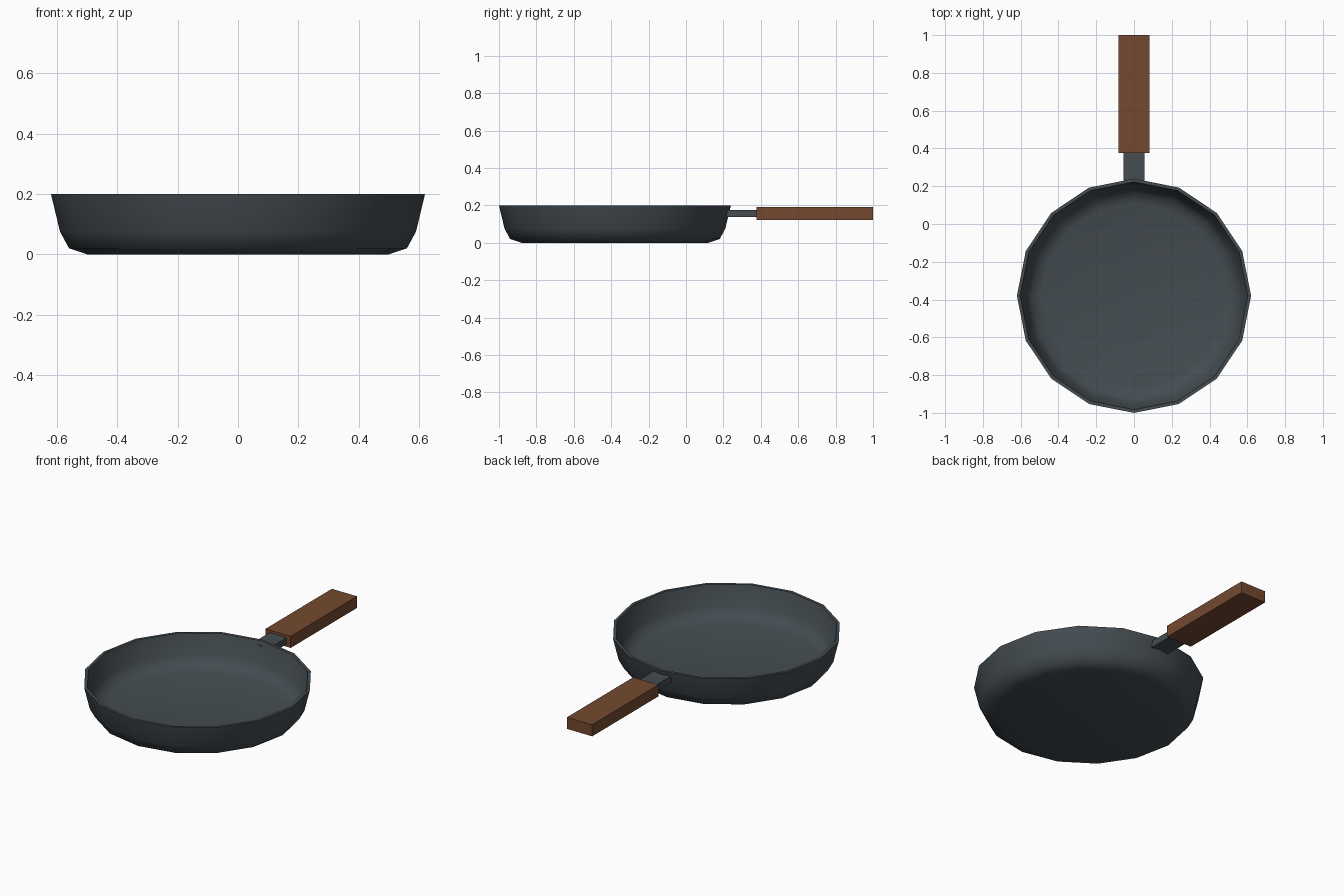
import bpy, bmesh, math

if "Cube" in bpy.data.objects:
    bpy.data.objects.remove(bpy.data.objects["Cube"])

SIDES, CENTRE_Y = 16, -0.38

def material(name, rgb):
    m = bpy.data.materials.new(name)
    m.diffuse_color = (*rgb, 1)
    m.use_nodes = True
    m.node_tree.nodes["Principled BSDF"].inputs["Base Color"].default_value = m.diffuse_color
    return m

iron = material("dark iron", (0.058, 0.073, 0.083))
wood = material("brown wood", (0.175, 0.066, 0.029))

def add_object(name, bm, mat):
    bmesh.ops.recalc_face_normals(bm, faces=bm.faces)
    mesh = bpy.data.meshes.new(name)
    bm.to_mesh(mesh)
    bm.free()
    mesh.materials.append(mat)
    ob = bpy.data.objects.new(name, mesh)
    bpy.context.collection.objects.link(ob)
    return ob

def box(name, x, y0, y1, z0, z1, mat):
    bm = bmesh.new()
    bmesh.ops.create_cube(bm, size=1)
    for v in bm.verts:
        v.co = (v.co.x * 2 * x, y0 + (v.co.y + 0.5) * (y1 - y0), z0 + (v.co.z + 0.5) * (z1 - z0))
    return add_object(name, bm, mat)

# Pan: one closed profile (outside up, over the rim, inside down) spun into 16 sides
profile = [(0.50, 0.0), (0.56, 0.02), (0.59, 0.075), (0.62, 0.20),
           (0.603, 0.20), (0.573, 0.08), (0.545, 0.037), (0.49, 0.02)]
bm = bmesh.new()
rings = [[bm.verts.new((r * math.cos(a), CENTRE_Y + r * math.sin(a), z))
          for a in (2 * math.pi * i / SIDES for i in range(SIDES))] for r, z in profile]
for low, high in zip(rings, rings[1:]):
    for i in range(SIDES):
        j = (i + 1) % SIDES
        bm.faces.new((low[i], low[j], high[j], high[i]))
bm.faces.new(rings[0][::-1])   # underside
bm.faces.new(rings[-1])        # cooking surface
pan = add_object("pan", bm, iron)
bpy.context.view_layer.objects.active = pan
pan.select_set(True)
bpy.ops.object.shade_smooth_by_angle(angle=math.radians(50))

# Handle: metal neck and wooden grip
box("handle_neck", 0.056, 0.213, 0.39, 0.137, 0.176, iron)
box("handle_grip", 0.083, 0.377, 1.0, 0.122, 0.191, wood)
